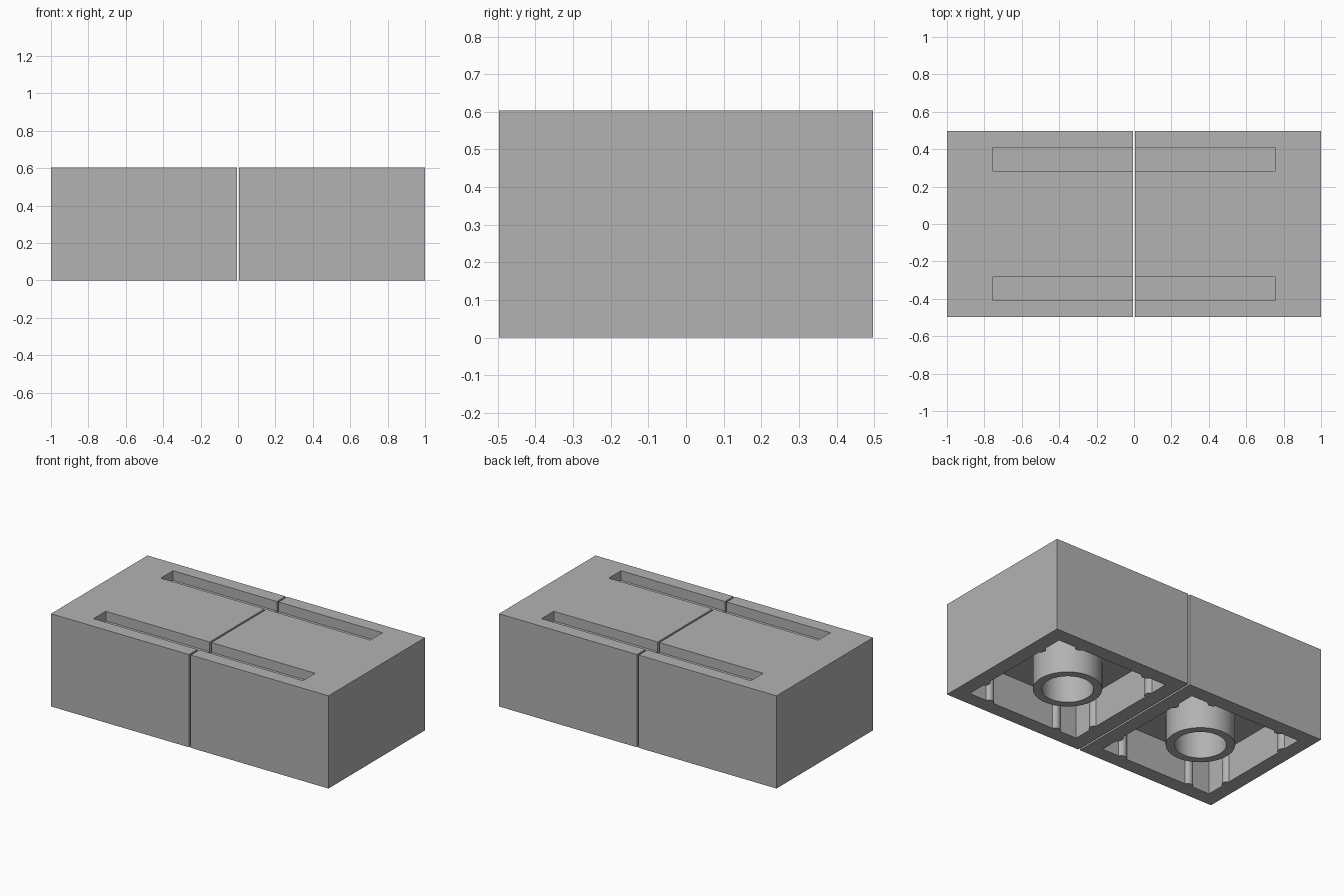
import bpy, bmesh, math
from mathutils import Matrix, Vector

cube = bpy.data.objects.get("Cube")
if cube:
    bpy.data.objects.remove(cube, do_unlink=True)

MM = 2 / 15.9                 # working unit: the pair is 15.9 wide
SIDE, HEIGHT, PITCH = 7.9 * MM, 4.8 * MM, 8 * MM
CAVITY, DEPTH = 6.4 * MM, 1.8 * MM
STUD = 2 * MM                 # offset of the gripping ribs

grey = bpy.data.materials.new("plain grey")
grey.use_nodes = True
colour = (0.448, 0.448, 0.448, 1)
grey.diffuse_color = colour
grey.node_tree.nodes["Principled BSDF"].inputs["Base Color"].default_value = colour


def make_object(name, bm, smooth=False):
    bmesh.ops.recalc_face_normals(bm, faces=bm.faces)
    mesh = bpy.data.meshes.new(name)
    bm.to_mesh(mesh)
    bm.free()
    mesh.materials.append(grey)
    obj = bpy.data.objects.new(name, mesh)
    bpy.context.collection.objects.link(obj)
    if smooth:
        select(obj)
        bpy.ops.object.shade_smooth_by_angle(angle=math.radians(35))
    return obj


def select(obj):
    bpy.ops.object.select_all(action='DESELECT')
    obj.select_set(True)
    bpy.context.view_layer.objects.active = obj


def box(name, size, centre):
    bm = bmesh.new()
    bmesh.ops.create_cube(bm, size=1, matrix=Matrix.Translation(centre) @ Matrix.Diagonal((*size, 1)))
    return make_object(name, bm)


def cut(obj, cutter):
    cutter.hide_render = True
    mod = obj.modifiers.new("cut", 'BOOLEAN')
    mod.operation, mod.solver, mod.object = 'DIFFERENCE', 'EXACT', cutter
    select(obj)
    bpy.ops.object.modifier_apply(modifier=mod.name)
    bpy.data.objects.remove(cutter, do_unlink=True)


def tube(name, x, outer, inner, top):
    # Spin a closed rectangular section around the upright axis
    bm = bmesh.new()
    corners = [bm.verts.new((x + r, 0, z)) for r, z in
               ((inner, 0), (outer, 0), (outer, top), (inner, top))]
    edges = [bm.edges.new((corners[i], corners[i - 1])) for i in range(4)]
    bmesh.ops.spin(bm, geom=corners + edges, cent=(x, 0, 0), axis=(0, 0, 1),
                   angle=math.tau, steps=64, use_merge=True)
    bmesh.ops.remove_doubles(bm, verts=bm.verts, dist=1e-5)
    return make_object(name, bm, smooth=True)


def ribs(name, x):
    # Two slim rounded ribs on each inner wall
    bm = bmesh.new()
    wall = CAVITY / 2 + 0.012
    for quarter in range(4):
        turn = Matrix.Rotation(quarter * math.pi / 2, 4, 'Z')
        for side in (-1, 1):
            place = Vector((x, 0, DEPTH / 2)) + turn @ Vector((wall, side * STUD, 0))
            bmesh.ops.create_cone(bm, cap_ends=True, segments=24, radius1=0.032, radius2=0.032,
                                  depth=DEPTH, matrix=Matrix.Translation(place))
    return make_object(name, bm, smooth=True)


for label, sign in (("left", 1), ("right", -1)):
    x = sign * PITCH / 2
    block = box(label + "_block", (SIDE, SIDE, HEIGHT), (x, 0, HEIGHT / 2))

    # Hollow underside
    cut(block, box("cavity_cutter", (CAVITY, CAVITY, 2 * DEPTH), (x, 0, 0)))

    # Long shallow slots across the top of both blocks
    for y in (-2.75 * MM, 2.75 * MM):
        cut(block, box("slot_cutter", (12 * MM, MM, MM), (0, y, HEIGHT)))

    tube(label + "_tube", x, 1.6 * MM, 1.2 * MM, DEPTH)
    ribs(label + "_ribs", x)
